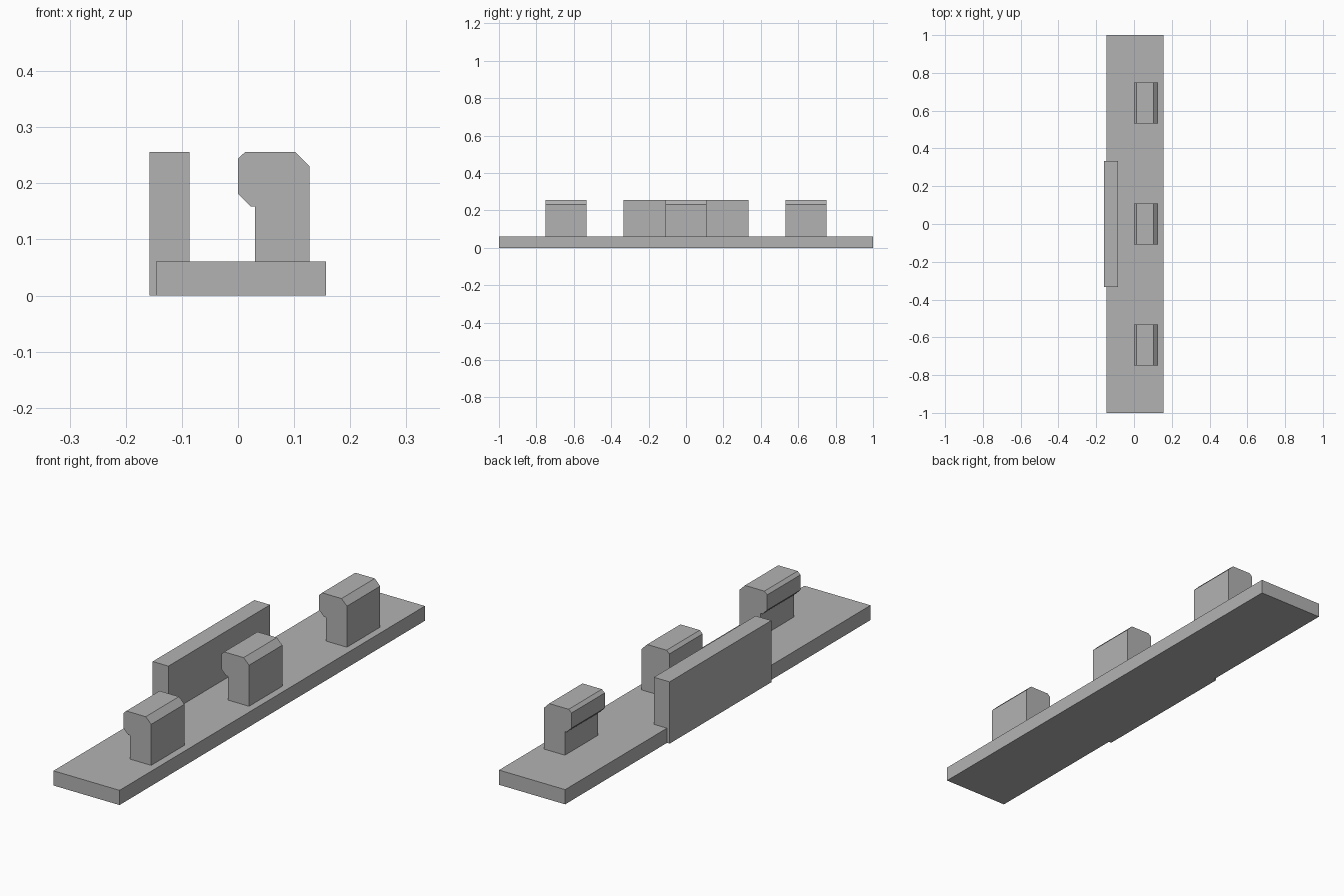
import bpy
import bmesh

cube = bpy.data.objects.get("Cube")
if cube:
    bpy.data.objects.remove(cube, do_unlink=True)

# Single grey material
GREY = (0.45, 0.45, 0.45, 1.0)
grey = bpy.data.materials.new("plain grey")
grey.use_nodes = True
grey.diffuse_color = GREY
grey.node_tree.nodes["Principled BSDF"].inputs["Base Color"].default_value = GREY


def extrude_profile(name, profile, y_min, y_max):
    """Sweep an (x, z) outline along y into a solid."""
    bm = bmesh.new()
    face = bm.faces.new([bm.verts.new((x, y_min, z)) for x, z in profile])
    result = bmesh.ops.extrude_face_region(bm, geom=[face])
    moved = [v for v in result["geom"] if isinstance(v, bmesh.types.BMVert)]
    bmesh.ops.translate(bm, verts=moved, vec=(0, y_max - y_min, 0))
    bmesh.ops.recalc_face_normals(bm, faces=bm.faces)
    mesh = bpy.data.meshes.new(name)
    bm.to_mesh(mesh)
    bm.free()
    mesh.materials.append(grey)
    obj = bpy.data.objects.new(name, mesh)
    bpy.context.scene.collection.objects.link(obj)
    return obj


def rectangle(x0, x1, z0, z1):
    return [(x0, z0), (x1, z0), (x1, z1), (x0, z1)]


BASE_TOP = 0.061
TOP = 0.256

# Long flat base and the upright wall on its edge
extrude_profile("base_plate", rectangle(-0.146, 0.157, 0, BASE_TOP), -1, 1)
extrude_profile("side_wall", rectangle(-0.158, -0.086, 0, TOP), -0.333, 0.333)

# Three hooked clips with chamfered heads overhanging toward the wall
clip = [(0.03, BASE_TOP), (0.127, BASE_TOP), (0.127, 0.231), (0.102, TOP),
        (0.013, TOP), (0, 0.244), (0, 0.181), (0.022, 0.159), (0.03, 0.159)]
for label, y in (("front", -0.641), ("middle", 0), ("back", 0.641)):
    extrude_profile(label + "_clip", clip, y - 0.109, y + 0.109)
